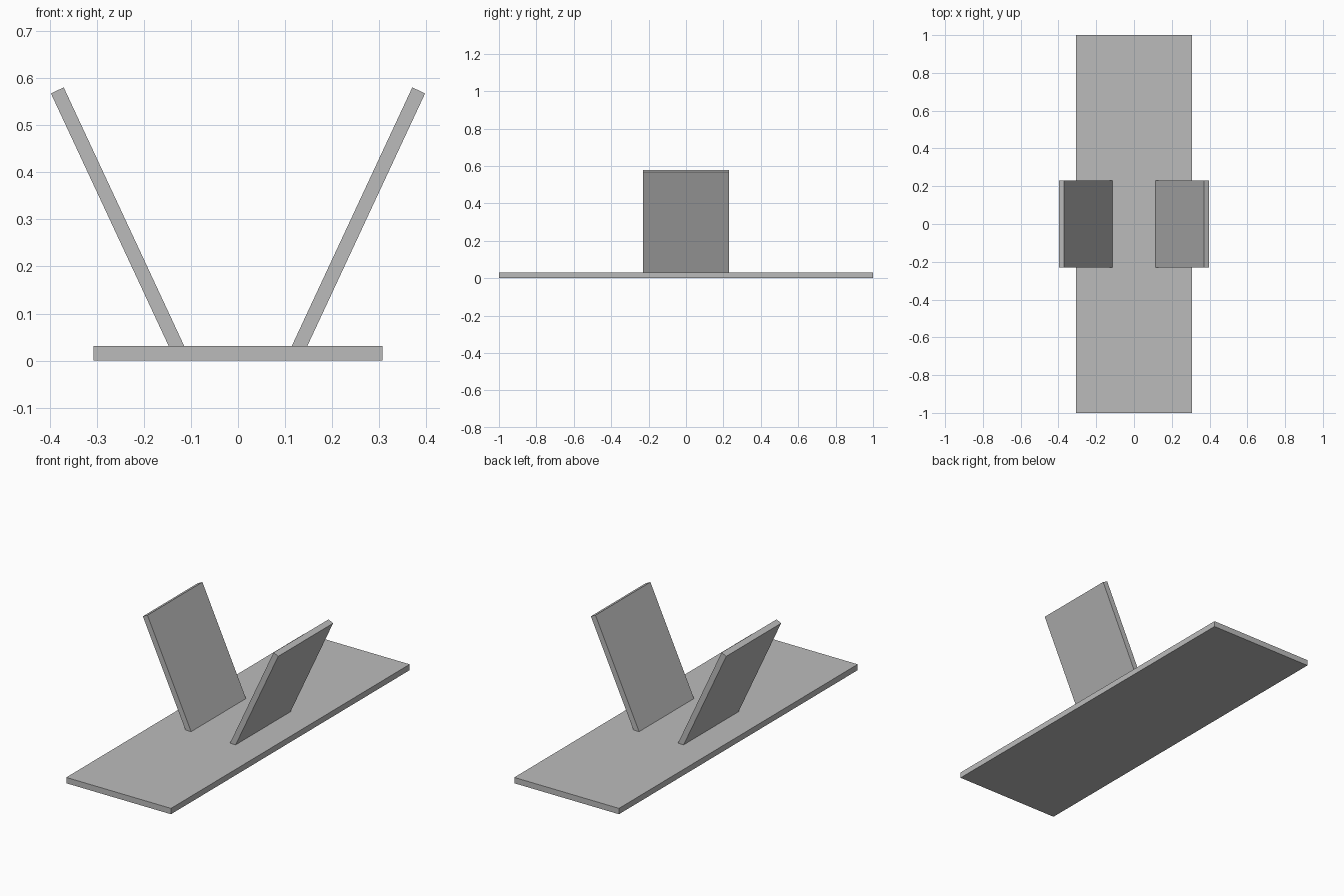
import bpy
import bmesh

cube = bpy.data.objects.get("Cube")
if cube:
    bpy.data.objects.remove(cube, do_unlink=True)

grey = bpy.data.materials.new("plain grey")
grey.use_nodes = True
colour = (0.5, 0.5, 0.5, 1)
grey.diffuse_color = colour
grey.node_tree.nodes["Principled BSDF"].inputs["Base Color"].default_value = colour


def slab(name, profile, half_depth):
    """Extrude an x-z profile along y, centred on y = 0."""
    bm = bmesh.new()
    face = bm.faces.new([bm.verts.new((x, -half_depth, z)) for x, z in profile])
    moved = bmesh.ops.extrude_face_region(bm, geom=[face])["geom"]
    verts = [v for v in moved if isinstance(v, bmesh.types.BMVert)]
    bmesh.ops.translate(bm, verts=verts, vec=(0, 2 * half_depth, 0))
    bmesh.ops.recalc_face_normals(bm, faces=bm.faces)
    mesh = bpy.data.meshes.new(name)
    bm.to_mesh(mesh)
    bm.free()
    mesh.materials.append(grey)
    obj = bpy.data.objects.new(name, mesh)
    bpy.context.collection.objects.link(obj)
    return obj


# Flat base board
W, T = 0.307, 0.031
slab("base_board", [(-W, 0), (W, 0), (W, T), (-W, T)], 1.0)

# Two panels leaning outward, feet set slightly into the board
for name, side in (("left_panel", 1), ("right_panel", -1)):
    profile = [(0.109, 0.02), (0.142, 0.02), (0.397, 0.567), (0.37, 0.58)]
    slab(name, [(side * x, z) for x, z in profile], 0.23)
